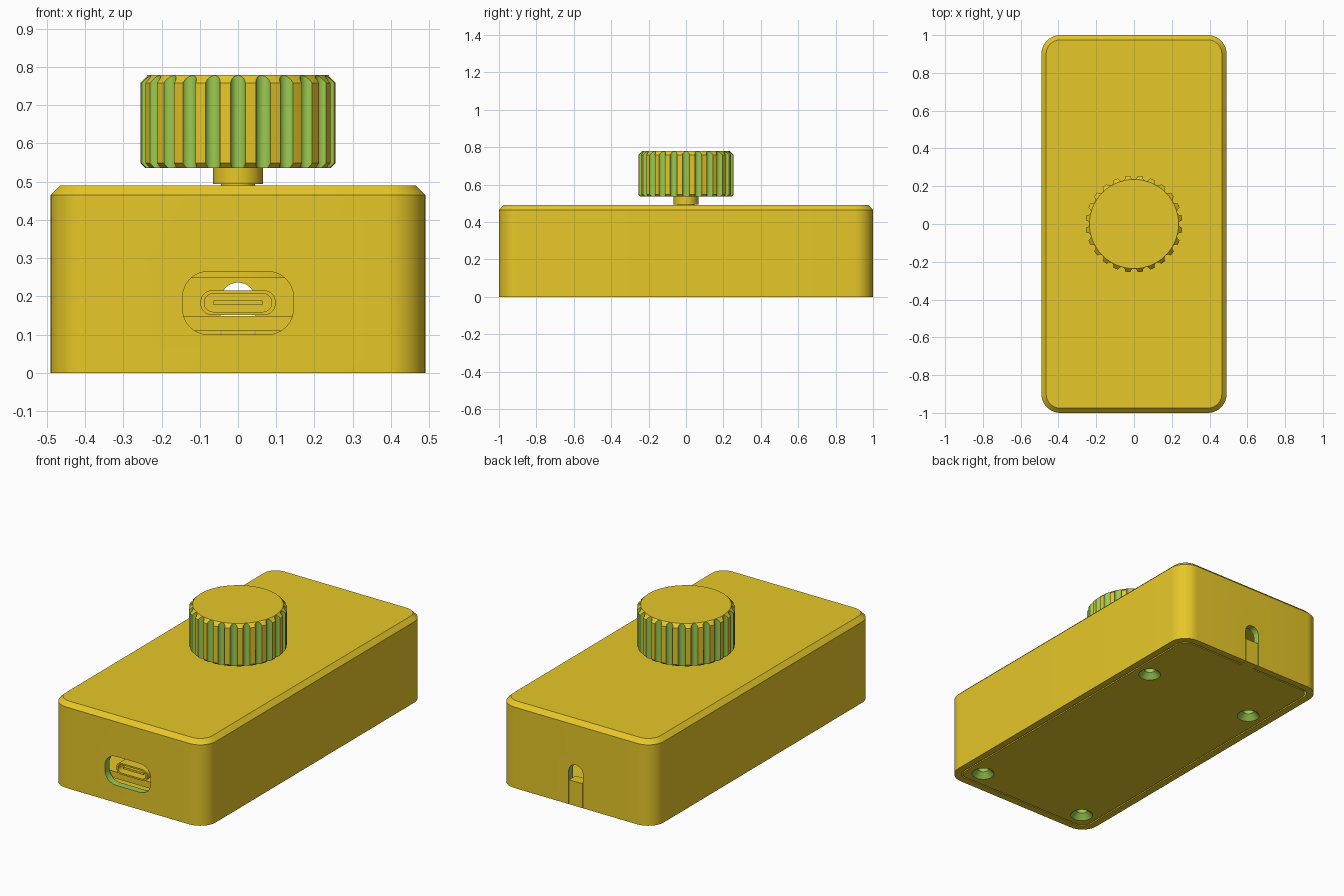
import bpy, bmesh, math

if "Cube" in bpy.data.objects:
    bpy.data.objects.remove(bpy.data.objects["Cube"])


def material(name, rgb):
    m = bpy.data.materials.new(name)
    m.diffuse_color = (*rgb, 1)
    m.use_nodes = True
    m.node_tree.nodes["Principled BSDF"].inputs["Base Color"].default_value = m.diffuse_color
    return m


YELLOW = material("mustard yellow", (0.947, 0.680, 0.025))
GREEN = material("cut green", (0.337, 0.597, 0.082))


def rounded(hx, hy, r, n=10):
    """Rounded rectangle outline as 2D points."""
    pts = []
    for k, (sx, sy) in enumerate([(1, 1), (-1, 1), (-1, -1), (1, -1)]):
        for i in range(n + 1):
            a = math.radians(90 * (k + i / n))
            pts.append((sx * (hx - r) + r * math.cos(a), sy * (hy - r) + r * math.sin(a)))
    return pts


def flat(pts, z):
    return [(x, y, z) for x, y in pts]


def upright(pts, y, cz=0):
    return [(x, y, z + cz) for x, z in pts]


def disc(r, z, cx=0, cy=0, n=48):
    return [(cx + r * math.cos(2 * math.pi * i / n), cy + r * math.sin(2 * math.pi * i / n), z)
            for i in range(n)]


def loft(name, *stacks, index=0):
    """Closed solid(s) through stacks of matching rings."""
    bm = bmesh.new()
    for rings in stacks:
        loops = [[bm.verts.new(p) for p in ring] for ring in rings]
        for a, b in zip(loops, loops[1:]):
            for i in range(len(a)):
                j = (i + 1) % len(a)
                bm.faces.new((a[i], a[j], b[j], b[i]))
        bm.faces.new(loops[0][::-1])
        bm.faces.new(loops[-1])
    bmesh.ops.recalc_face_normals(bm, faces=bm.faces)
    for f in bm.faces:
        f.material_index = index
    me = bpy.data.meshes.new(name)
    bm.to_mesh(me)
    bm.free()
    me.materials.append(YELLOW)
    me.materials.append(GREEN)
    ob = bpy.data.objects.new(name, me)
    bpy.context.collection.objects.link(ob)
    return ob


def activate(ob):
    bpy.ops.object.select_all(action='DESELECT')
    ob.select_set(True)
    bpy.context.view_layer.objects.active = ob


def cut(ob, cutter):
    activate(ob)
    mod = ob.modifiers.new("cut", 'BOOLEAN')
    mod.operation = 'DIFFERENCE'
    mod.solver = 'EXACT'
    mod.object = cutter
    bpy.ops.object.modifier_apply(modifier=mod.name)
    bpy.data.objects.remove(cutter)


# Hollow case, open underneath, with a chamfered top edge
WALL = 0.04
outer = rounded(0.49, 1.0, 0.1)
inner = rounded(0.49 - WALL, 1.0 - WALL, 0.1 - WALL)
case = loft("case", [flat(inner, 0.44), flat(inner, 0), flat(outer, 0), flat(outer, 0.465),
                     flat(rounded(0.465, 0.975, 0.075), 0.49)])

# Port opening in the front wall
port = rounded(0.145, 0.0825, 0.068)
cut(case, loft("port_cutter", [upright(port, -1.1, 0.1825), upright(port, -0.9, 0.1825)], index=1))

# Arched cable slot in the back wall
arch = [(0.046, -0.05)] + [(0.046 * math.cos(math.pi * i / 16), 0.19 + 0.046 * math.sin(math.pi * i / 16))
                           for i in range(17)] + [(-0.046, -0.05)]
cut(case, loft("slot_cutter", [upright(arch, 0.9), upright(arch, 1.1)], index=1))

# Shaft opening in the top
cut(case, loft("shaft_cutter", [disc(0.056, 0.4), disc(0.056, 0.55)], index=1))

# Base plate with four countersunk screw holes
lid = rounded(0.49 - WALL - 0.008, 1.0 - WALL - 0.008, 0.053)
base = loft("base_plate", [flat(lid, 0), flat(lid, 0.06)])
screws = [(x, y) for x in (-0.35, 0.35) for y in (-0.86, 0.55)]
cut(base, loft("screw_cutter", *[[disc(0.062, -0.002, x, y), disc(0.06, 0, x, y), disc(0.03, 0.03, x, y),
                                  disc(0.03, 0.1, x, y)] for x, y in screws], index=1))
loft("screw_posts", *[[disc(0.055, 0.065, x, y), disc(0.055, 0.44, x, y)] for x, y in screws])

# Tab of the base that fills the lower part of the cable slot
tab = [(-0.043, 0), (0.043, 0), (0.043, 0.14), (-0.043, 0.14)]
loft("slot_tab", [upright(tab, 0.94), upright(tab, 1.0)])

# Circuit board and rotary encoder body inside
board = rounded(0.28, 0.019, 0.002, 1)
loft("circuit_board", [upright(board, -0.95, 0.129), upright(board, -0.3, 0.129)])
body = rounded(0.13, 0.13, 0.01, 2)
loft("encoder_body", [flat(body, 0.248), flat(body, 0.43)])

# Port socket with its tongue
shell = rounded(0.098, 0.0325, 0.03)
bore = rounded(0.088, 0.0235, 0.0225)
socket = loft("port_socket", [upright(shell, -0.965, 0.183), upright(shell, -0.7, 0.183)])
cut(socket, loft("bore_cutter", [upright(bore, -1.0, 0.183), upright(bore, -0.8, 0.183)]))
tongue = rounded(0.065, 0.006, 0.002, 2)
loft("port_tongue", [upright(tongue, -0.95, 0.183), upright(tongue, -0.79, 0.183)])

# Knob shaft
shaft = loft("shaft", [disc(0.045, 0.42), disc(0.045, 0.494), disc(0.066, 0.494), disc(0.066, 0.55)])

# Chamfered knob with 24 scalloped grip grooves
R = 0.256
knob = loft("knob", [disc(R - 0.013, 0.535, n=96), disc(R, 0.548, n=96), disc(R, 0.758, n=96),
                     disc(R - 0.02, 0.778, n=96)])
grooves = []
for i in range(24):
    a = math.radians(15 * i)
    cx, cy = R * math.cos(a), R * math.sin(a)
    grooves.append([disc(0.0192, 0.5, cx, cy, 24), disc(0.0192, 0.8, cx, cy, 24)])
cut(knob, loft("groove_cutter", *grooves, index=1))

# Smooth the curved surfaces, keep the edges sharp
for ob in list(bpy.data.objects):
    activate(ob)
    bpy.ops.object.shade_smooth_by_angle(angle=math.radians(30))
